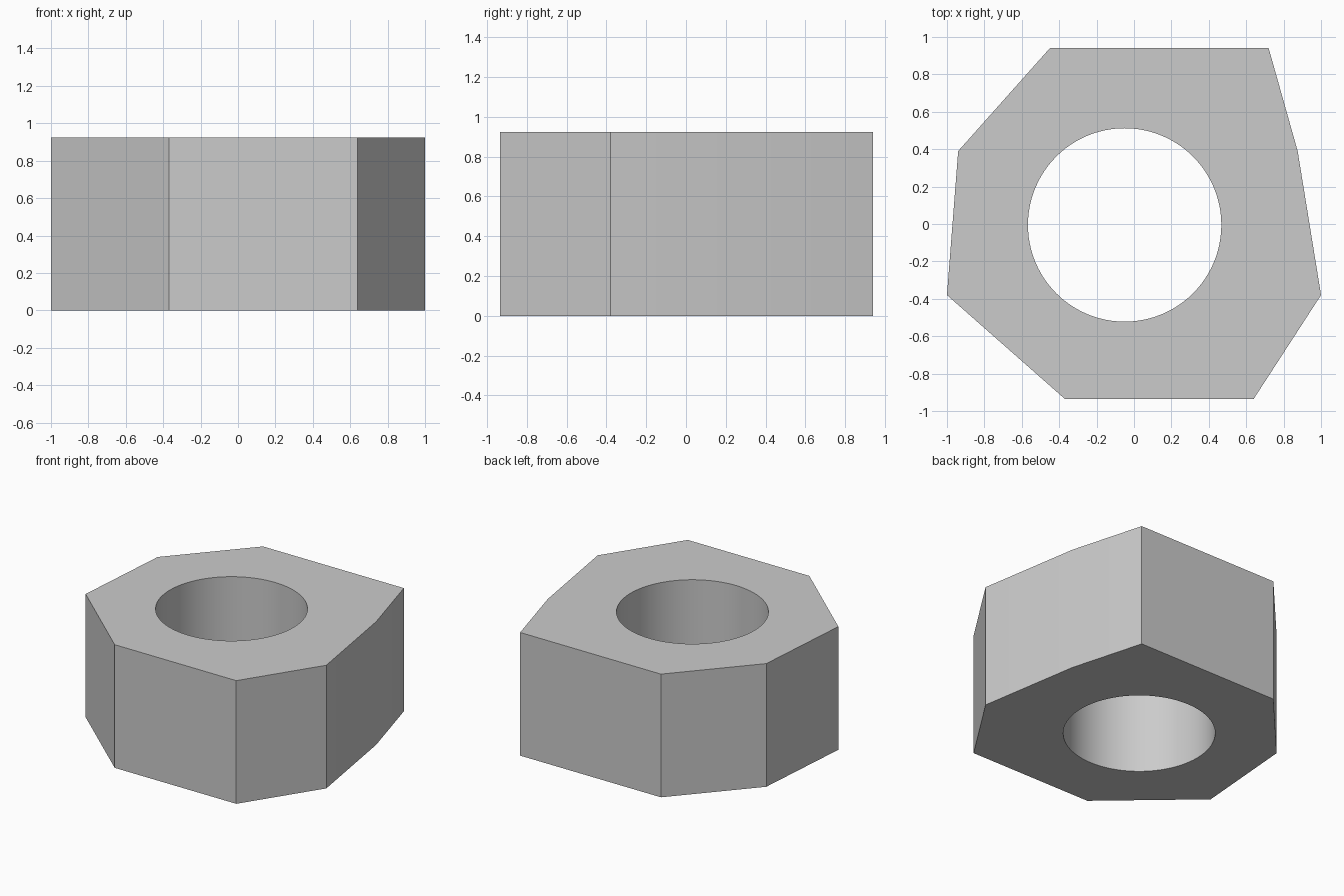
import bpy, bmesh, math

if "Cube" in bpy.data.objects:
    bpy.data.objects.remove(bpy.data.objects["Cube"])

HEIGHT = 0.925
SEGMENTS = 96

# Eight-sided outer profile and round bore
outer = [(-0.45, 0.94), (-0.94, 0.39), (-1.0, -0.38), (-0.37, -0.935),
         (0.64, -0.935), (1.0, -0.38), (0.875, 0.39), (0.72, 0.94)]
bore = [(-0.05 + 0.517 * math.cos(2 * math.pi * i / SEGMENTS),
         -0.005 + 0.517 * math.sin(2 * math.pi * i / SEGMENTS))
        for i in range(SEGMENTS)]

bm = bmesh.new()


def ring(points, z):
    verts = [bm.verts.new((x, y, z)) for x, y in points]
    edges = [bm.edges.new((verts[i - 1], verts[i])) for i in range(len(verts))]
    return verts, edges


# Bottom and top caps, each with a hole
levels = []
for z in (0.0, HEIGHT):
    out_v, out_e = ring(outer, z)
    in_v, in_e = ring(bore, z)
    bmesh.ops.triangle_fill(bm, edges=out_e + in_e, use_beauty=True,
                            normal=(0, 0, 1))
    levels.append((out_v, in_v))

# Outer walls and bore wall
for low, high in zip(*levels):
    for i in range(len(low)):
        bm.faces.new((low[i - 1], low[i], high[i], high[i - 1]))

bmesh.ops.recalc_face_normals(bm, faces=bm.faces[:])
mesh = bpy.data.meshes.new("nut_body")
bm.to_mesh(mesh)
bm.free()

nut = bpy.data.objects.new("nut_body", mesh)
bpy.context.collection.objects.link(nut)
bpy.context.view_layer.objects.active = nut
nut.select_set(True)
bpy.ops.object.shade_smooth_by_angle(angle=math.radians(30))
